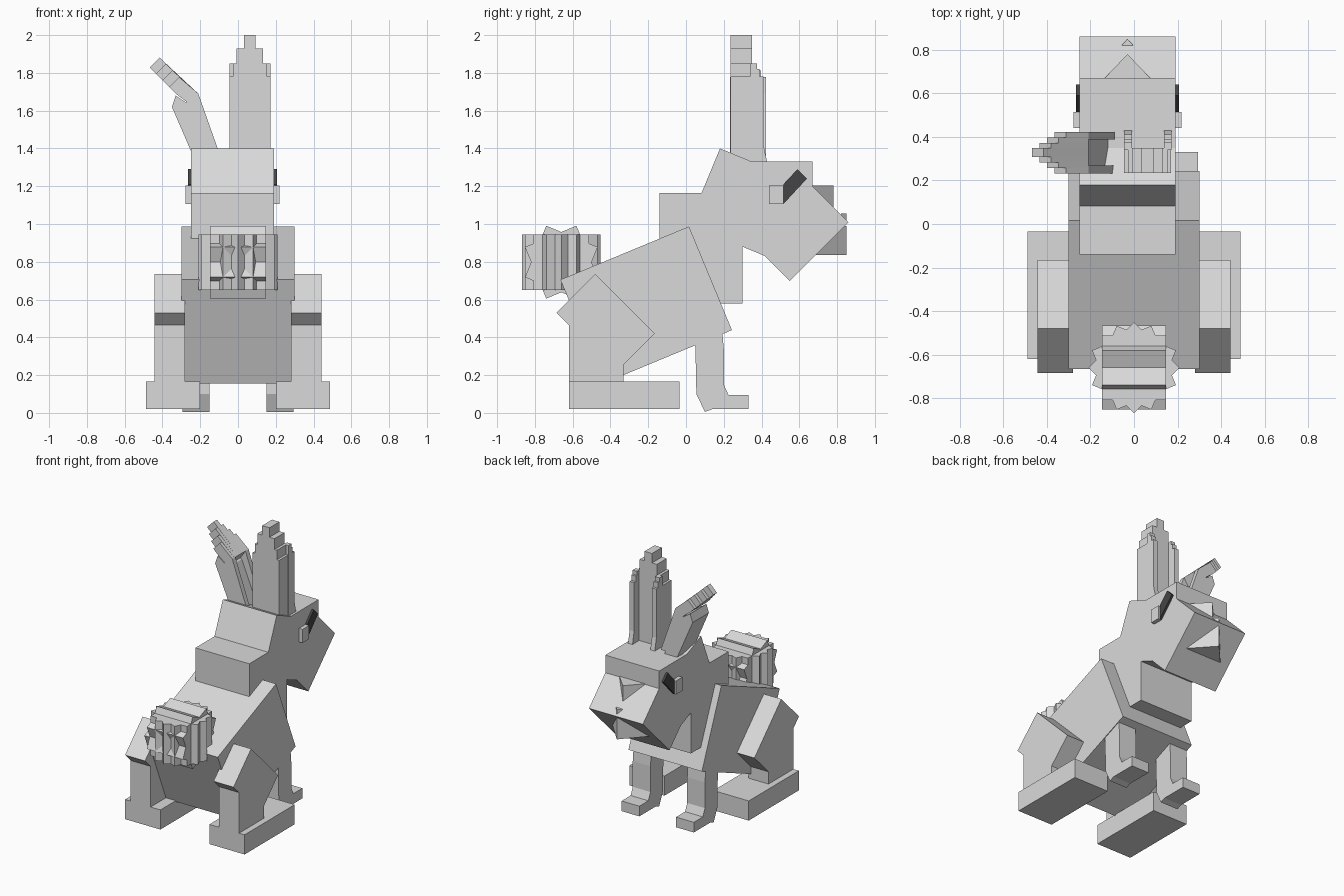
import bpy, bmesh, math
from mathutils import Matrix, Vector

cube = bpy.data.objects.get("Cube")
if cube:
    bpy.data.objects.remove(cube, do_unlink=True)


def material(name, value):
    mat = bpy.data.materials.new(name)
    mat.use_nodes = True
    colour = (value, value, value, 1)
    mat.diffuse_color = colour
    mat.node_tree.nodes["Principled BSDF"].inputs["Base Color"].default_value = colour
    return mat


FUR = material("light grey fur", 0.7)
EYE = material("dark eye", 0.06)


def finish(name, bm, mat):
    bmesh.ops.recalc_face_normals(bm, faces=bm.faces)
    mesh = bpy.data.meshes.new(name)
    bm.to_mesh(mesh)
    bm.free()
    mesh.materials.append(mat)
    obj = bpy.data.objects.new(name, mesh)
    bpy.context.collection.objects.link(obj)
    return obj


def prism(name, points, axis, low, high, mat=FUR):
    """Extrude a 2D outline along an axis; outline uses the other two axes in order."""
    def place(p, depth):
        co = list(p)
        co.insert("xyz".index(axis), depth)
        return co
    bm = bmesh.new()
    face = bm.faces.new([bm.verts.new(place(p, low)) for p in points])
    new = bmesh.ops.extrude_face_region(bm, geom=[face])["geom"]
    shift = Vector(place((0, 0), high - low))
    bmesh.ops.translate(bm, vec=shift, verts=[v for v in new if isinstance(v, bmesh.types.BMVert)])
    return finish(name, bm, mat)


def box(name, x, y, z, mat=FUR):
    return prism(name, [(x[0], y[0]), (x[1], y[0]), (x[1], y[1]), (x[0], y[1])], "z", *z, mat)


def tilted(name, corner, length, height, degrees, x):
    """Box tilted in the side plane, given its upper rear corner."""
    a = math.radians(degrees)
    u = Vector((math.cos(a), math.sin(a))) * length
    d = Vector((math.sin(a), -math.cos(a))) * height
    c = Vector(corner)
    return prism(name, [c, c + u, c + u + d, c + d], "x", *x)


# Body and neck
HEAD_X = (-0.25, 0.19)
tilted("body", (-0.665, 0.705), 0.737, 0.594, 22.5, (-0.3, 0.3))
box("neck", HEAD_X, (-0.14, 0.3), (0.58, 1.165))

# Head
tilted("skull", (0.18, 1.4), 0.45, 0.435, -22.5, HEAD_X)
box("brow", HEAD_X, (0.25, 0.67), (0.98, 1.33))
tilted("muzzle", (0.61, 1.26), 0.354, 0.44, -45, HEAD_X)


def wedge(name, half, y0, y1, z0, z1):
    prism(name, [(-0.03 - half, y0), (-0.03 + half, y0), (-0.03, y1)], "z", z0, z1)


wedge("nose_bridge", 0.105, 0.67, 0.78, 1.05, 1.205)
wedge("nose_tip", 0.027, 0.82, 0.85, 1.0, 1.055)
wedge("mouth", 0.15, 0.685, 0.85, 0.835, 0.99)

# Eyes
for side, inner, sign in (("left", 0.18, 1), ("right", -0.24, -1)):
    outline = [(0.515, 1.105), (0.64, 1.24), (0.59, 1.29), (0.515, 1.21)]
    prism(side + "_eye", outline, "x", inner, inner + sign * 0.026, EYE)
    box(side + "_eye_corner", sorted((inner, inner + sign * 0.039)), (0.44, 0.515), (1.105, 1.205))

# Upright ear: stepped back plate with two stepped rims
for i, (half, top) in enumerate([(0.108, 1.78), (0.09, 1.85), (0.07, 1.93), (0.03, 2.0)]):
    box(f"left_ear_plate_{i}", (0.063 - half, 0.063 + half), (0.235, 0.35), (1.3, top))
rim = [(0.34, 1.3), (0.435, 1.3), (0.41, 1.42), (0.41, 1.78), (0.39, 1.78), (0.39, 1.82),
       (0.375, 1.82), (0.375, 1.85), (0.34, 1.85)]
for name, x in (("outer", 0.137), ("inner", -0.045)):
    prism(f"left_ear_{name}_rim", rim, "x", x, x + 0.036)

# Folded ear: bent sideways, stepped toward its tip
EAR_Y = 0.328
prism("right_ear_base", [(-0.21, 1.3), (-0.255, 1.4), (-0.35, 1.62), (-0.33, 1.68),
                         (-0.24, 1.62), (-0.12, 1.33)], "y", EAR_Y - 0.095, EAR_Y + 0.095)
for name, y in (("rear", EAR_Y - 0.095), ("front", EAR_Y + 0.059)):
    prism(f"right_ear_{name}_rim", [(-0.15, 1.35), (-0.09, 1.35), (-0.21, 1.69), (-0.28, 1.66)],
          "y", y, y + 0.036)
start, normal = Vector((-0.33, 1.69)), Vector((0.053, 0.053))
bend = Vector((-0.21, 1.69))
for i, (half, reach) in enumerate([(0.095, 0.035), (0.07, 0.07), (0.045, 0.105), (0.02, 0.138)]):
    tip = start + Vector((-reach, reach))
    prism(f"right_ear_tip_{i}", [start, tip, tip + normal, bend, (-0.25, 1.63)],
          "y", EAR_Y - half, EAR_Y + half)

# Tail: one cube repeated at several turns about two axes
bm = bmesh.new()
for axis, angles in (("Z", (0, 22.5, 45, 67.5)), ("X", (22.5, 67.5))):
    for angle in angles:
        turn = Matrix.Rotation(math.radians(angle), 4, axis)
        bmesh.ops.create_cube(bm, size=0.295, matrix=Matrix.Translation((0, -0.66, 0.798)) @ turn)
finish("tail", bm, FUR)

# Legs, built for both sides
front_leg = [(0.04, 0.45), (0.05, 0.34), (0.055, 0.1), (0.1, 0.005), (0.14, 0.02), (0.33, 0.02),
             (0.33, 0.095), (0.225, 0.095), (0.2, 0.15), (0.2, 0.34), (0.19, 0.45)]
for side, s in (("left", 1), ("right", -1)):
    def span(a, b):
        return sorted((s * a, s * b))
    tilted(side + "_thigh", (-0.48, 0.735), 0.445, 0.29, -45, span(0.28, 0.443))
    box(side + "_shin", span(0.28, 0.443), (-0.62, -0.33), (0.16, 0.5))
    box(side + "_hind_foot", span(0.2, 0.488), (-0.62, -0.035), (0.02, 0.165))
    prism(side + "_front_leg", front_leg, "x", *span(0.15, 0.295))
